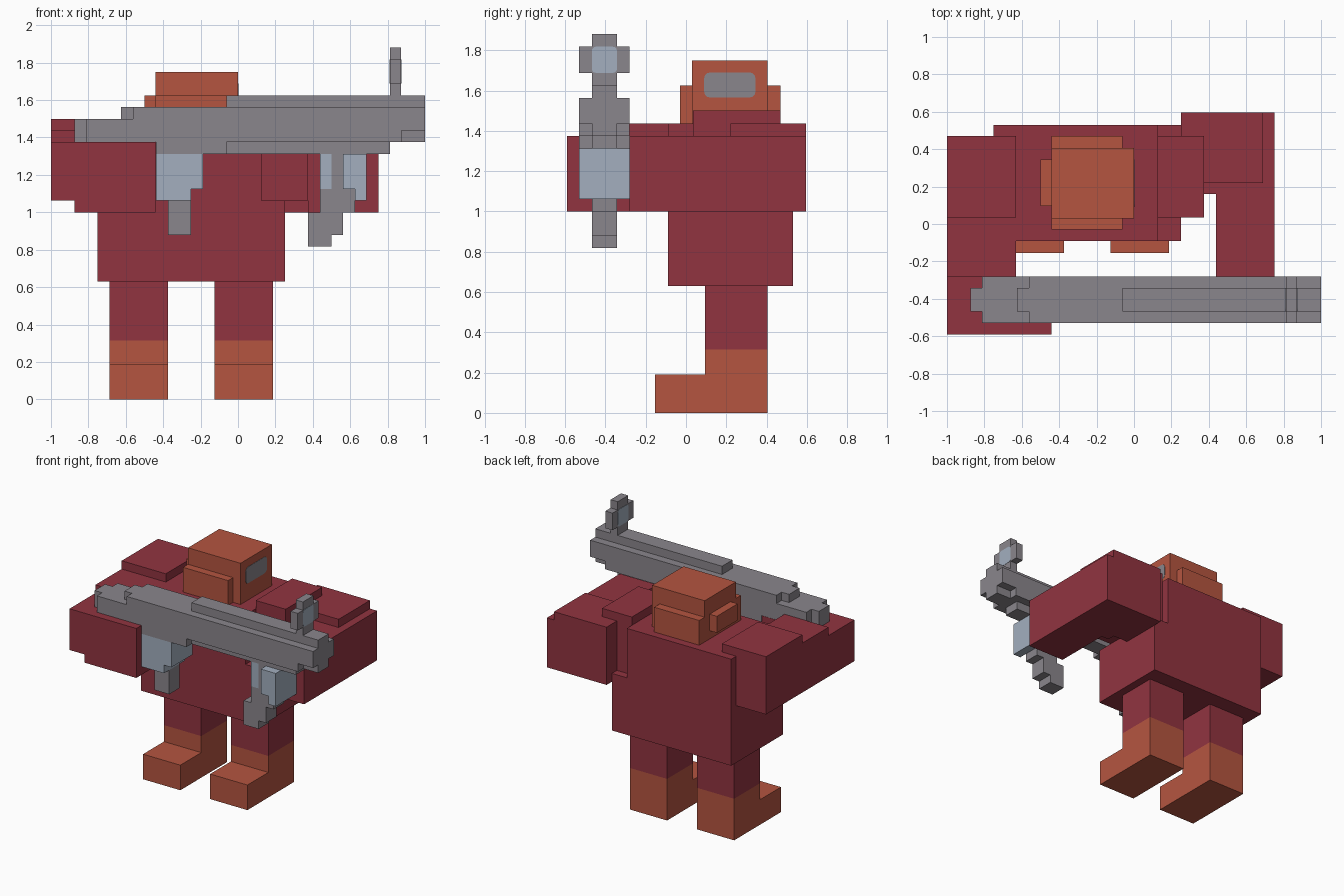
import bpy, bmesh
from mathutils import Vector

cube = bpy.data.objects.get("Cube")
if cube:
    bpy.data.objects.remove(cube, do_unlink=True)


def material(name, rgb):
    m = bpy.data.materials.new(name)
    m.diffuse_color = (*rgb, 1)
    m.use_nodes = True
    bsdf = m.node_tree.nodes["Principled BSDF"]
    bsdf.inputs["Base Color"].default_value = (*rgb, 1)
    bsdf.inputs["Roughness"].default_value = 0.8
    return m


RED = material("maroon cloth", (0.285, 0.034, 0.051))
ORANGE = material("rust orange", (0.462, 0.091, 0.051))
GREY = material("gun grey", (0.254, 0.238, 0.262))
BLUE = material("pale blue", (0.366, 0.429, 0.521))


def boxes(name, mat, *ranges):
    """One object from axis-aligned boxes given as (x0, x1, y0, y1, z0, z1)."""
    bm = bmesh.new()
    for x0, x1, y0, y1, z0, z1 in ranges:
        verts = bmesh.ops.create_cube(bm, size=1)["verts"]
        for v in verts:
            v.co = Vector(((x0 + x1) / 2 + v.co.x * (x1 - x0),
                           (y0 + y1) / 2 + v.co.y * (y1 - y0),
                           (z0 + z1) / 2 + v.co.z * (z1 - z0)))
    mesh = bpy.data.meshes.new(name)
    bm.to_mesh(mesh)
    bm.free()
    mesh.materials.append(mat)
    ob = bpy.data.objects.new(name, mesh)
    bpy.context.collection.objects.link(ob)
    return ob


def rounded_plate(name, mat, x0, x1, y0, y1, z0, z1, radius):
    """Thin plate facing x with rounded corners."""
    ob = boxes(name, mat, (x0, x1, y0, y1, z0, z1))
    bm = bmesh.new()
    bm.from_mesh(ob.data)
    edges = [e for e in bm.edges
             if abs(e.verts[0].co.x - e.verts[1].co.x) > 1e-5]
    bmesh.ops.bevel(bm, geom=edges, offset=radius, segments=3,
                    profile=0.5, affect='EDGES')
    bm.to_mesh(ob.data)
    bm.free()
    return ob


# Legs and boots
for side, x in (("right", -0.6875), ("left", -0.125)):
    x1 = x + 0.3125
    boxes(side + "_trouser", RED, (x, x1, 0.095, 0.405, 0.315, 0.63))
    boxes(side + "_boot", ORANGE,
          (x, x1, 0.095, 0.405, 0, 0.315),
          (x, x1, -0.155, 0.095, 0, 0.19))

# Torso, stepped in at the shoulders
boxes("torso", RED,
      (-0.75, 0.25, -0.09, 0.53, 0.63, 1.0625),
      (-0.75, 0.125, -0.09, 0.53, 1.0625, 1.4375))

# Right arm reaching forward to the weapon
boxes("right_shoulder", RED, (-1, -0.63, 0.035, 0.47, 1.0625, 1.5))
boxes("right_forearm", RED, (-1, -0.63, -0.28, 0.035, 1.0625, 1.4375))
boxes("right_hand", RED,
      (-1, -0.44, -0.59, -0.53, 1.0625, 1.375),
      (-1, -0.44, -0.53, -0.28, 1.0625, 1.375),
      (-0.875, -0.44, -0.59, -0.28, 1.0, 1.0625))

# Left arm bent at the elbow
boxes("left_shoulder", RED, (0.125, 0.375, 0.035, 0.47, 1.0625, 1.5))
boxes("left_elbow", RED,
      (0.25, 0.375, 0.22, 0.595, 1.0, 1.4375),
      (0.375, 0.75, 0.16, 0.595, 1.0, 1.375),
      (0.375, 0.69, 0.22, 0.595, 1.375, 1.4375))
boxes("left_forearm", RED, (0.4375, 0.75, -0.28, 0.16, 1.0, 1.375))

# Head with ear and back pads, visor on the +x side
boxes("head", ORANGE, (-0.44, 0, 0.03, 0.405, 1.4375, 1.75))
boxes("ear_pads", ORANGE, (-0.44, -0.0625, -0.03, 0.47, 1.4375, 1.625))
boxes("back_pad", ORANGE, (-0.5, -0.44, 0.095, 0.345, 1.5, 1.625))
rounded_plate("visor", GREY, -0.002, 0.002, 0.09, 0.345, 1.565, 1.69, 0.03)

# Weapon body: full-width receiver with narrower rail, keel and stock end
Y0, Y1 = -0.53, -0.28
N0, N1 = -0.4675, -0.3425
boxes("gun_body", GREY,
      (-0.8125, 0.875, Y0, Y1, 1.376, 1.5),
      (0.875, 1, Y0, Y1, 1.4375, 1.5),
      (-0.5625, 1, Y0, Y1, 1.5, 1.5625),
      (-0.625, -0.5625, N0, N1, 1.5, 1.5625),
      (-0.875, -0.8125, N0, N1, 1.376, 1.5),
      (0.875, 1, N0, N1, 1.376, 1.4375))
boxes("gun_rail", GREY, (-0.0625, 1, N0, N1, 1.5625, 1.625))
boxes("gun_keel", GREY,
      (-0.4375, -0.0625, Y0, Y1, 1.3125, 1.376),
      (-0.0625, 0.8125, N0, N1, 1.3125, 1.376))

# Sight: plus-shaped frame with glass on both faces
boxes("sight_frame", GREY,
      (0.8125, 0.872, N0, N1, 1.625, 1.88),
      (0.8125, 0.872, Y0, Y1, 1.6875, 1.8175))
for name, x in (("sight_glass_front", 0.872), ("sight_glass_back", 0.8125)):
    rounded_plate(name, BLUE, x - 0.002, x + 0.002,
                  N0, N1, 1.6875, 1.8175, 0.02)

# Blue magazine with grey grip below
boxes("magazine", BLUE,
      (-0.4375, -0.25, Y0, Y1, 1.0635, 1.3125),
      (-0.25, -0.1875, Y0, Y1, 1.125, 1.3125))
boxes("magazine_grip", GREY, (-0.375, -0.25, N0, N1, 0.88, 1.0635))

# Stepped grip near the muzzle, framed by blue blocks
boxes("front_grip", GREY,
      (0.375, 0.5, N0, N1, 0.8175, 1.0),
      (0.5, 0.5625, N0, N1, 0.88, 1.3125),
      (0.4375, 0.5, N0, N1, 1.0, 1.125),
      (0.5625, 0.625, N0, N1, 1.0, 1.125))
boxes("front_grip_blocks", BLUE,
      (0.4375, 0.5, N0, N1, 1.125, 1.3125),
      (0.5625, 0.6875, Y0, Y1, 1.125, 1.3125),
      (0.625, 0.6875, Y0, Y1, 1.0625, 1.125))
